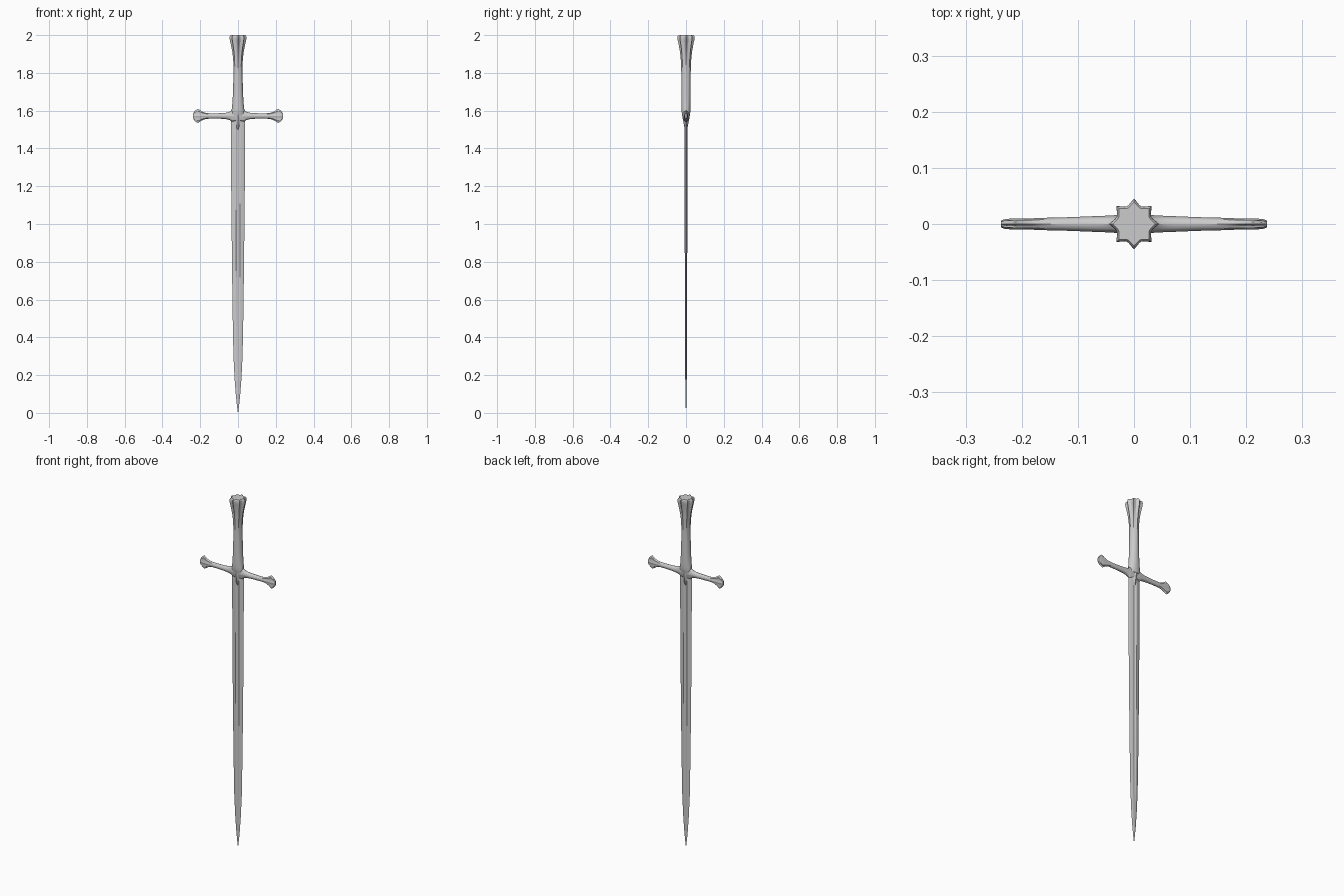
import bpy, math
from mathutils import Vector

if "Cube" in bpy.data.objects:
    bpy.data.objects.remove(bpy.data.objects["Cube"])


def loft(name, rings, angle=25):
    """Skin a list of equal-length point rings and cap both ends."""
    n = len(rings[0])
    verts = [p for ring in rings for p in ring]
    faces = [(i * n + j, i * n + (j + 1) % n, (i + 1) * n + (j + 1) % n, (i + 1) * n + j)
             for i in range(len(rings) - 1) for j in range(n)]
    faces += [tuple(reversed(range(n))), tuple(range(len(verts) - n, len(verts)))]
    mesh = bpy.data.meshes.new(name)
    mesh.from_pydata(verts, [], faces)
    obj = bpy.data.objects.new(name, mesh)
    bpy.context.collection.objects.link(obj)
    bpy.ops.object.select_all(action='DESELECT')
    obj.select_set(True)
    bpy.context.view_layer.objects.active = obj
    bpy.ops.object.mode_set(mode='EDIT')
    bpy.ops.mesh.select_all(action='SELECT')
    bpy.ops.mesh.normals_make_consistent(inside=False)
    bpy.ops.object.mode_set(mode='OBJECT')
    bpy.ops.object.shade_smooth_by_angle(angle=math.radians(angle))
    return obj


def star(ru, rv, s, n=48):
    """Eight-pointed section with concave scallops of depth s."""
    pts = []
    for k in range(n):
        a = 2 * math.pi * k / n
        r = 1 - s * abs(math.sin(4 * a))
        pts.append((ru * r * math.cos(a), rv * r * math.sin(a)))
    return pts


def smooth_rows(rows, steps=4):
    """Catmull-Rom refinement of a profile table."""
    rows = [Vector(r) for r in rows]
    out = []
    for i in range(len(rows) - 1):
        a, b, c, d = (rows[max(0, min(len(rows) - 1, i + k))] for k in (-1, 0, 1, 2))
        for j in range(steps):
            t = j / steps
            out.append(0.5 * (2 * b + (c - a) * t + (2 * a - 5 * b + 4 * c - d) * t * t
                              + (3 * b - a - 3 * c + d) * t ** 3))
    return out + [rows[-1]]


# Blade: bevelled edges with a central fuller fading out near the tip
# rows: z, half width, half thickness, fuller floor thickness
blade = [(1.58, .037, .008, .003), (1.20, .036, .0075, .003), (.80, .032, .0065, .0025),
         (.50, .028, .0055, .0025), (.30, .024, .0045, .003), (.18, .018, .004, .004),
         (.10, .012, .003, .003), (.04, .006, .0018, .0018), (0, .0006, .0004, .0004)]
rings = []
for z, w, t, f in blade:
    half = [(w, 0), (.4 * w, t), (.3 * w, t), (.15 * w, (f + t * .25) / 1.25), (0, f)]
    front = half + [(-x, y) for x, y in half[-2::-1]]
    ring = front + [(x, -y) for x, y in front[-2:0:-1]]
    rings.append([(x, y, z) for x, y in ring])
loft("blade", rings)

# Grip flaring into a fluted, star-shaped pommel
# rows: z, half width x, half width y, scallop depth
grip = [(1.575, .036, .019, 0), (1.60, .034, .024, 0), (1.65, .029, .025, 0), (1.72, .026, .025, .02),
        (1.80, .024, .025, .04), (1.86, .025, .027, .08), (1.91, .030, .032, .16),
        (1.95, .038, .039, .23), (1.98, .044, .045, .25), (1.994, .043, .044, .24),
        (2.0, .038, .039, .22)]
loft("grip_and_pommel", [[(x, y, z) for x, y in star(rx, ry, s)]
                         for z, rx, ry, s in smooth_rows(grip)])

# Cross guard with scalloped fan ends
# rows: x, half height, half depth, scallop depth
arm = [(.03, .032, .016, .06), (.045, .022, .015, .04), (.07, .016, .014, .02),
       (.12, .014, .012, .02), (.16, .015, .011, .06), (.185, .021, .010, .14),
       (.205, .033, .010, .2), (.213, .037, .0095, .2), (.228, .027, .009, .2),
       (.237, .014, .006, .15)]
arm = smooth_rows(arm)
rows = [(-x, h, d, s) for x, h, d, s in reversed(arm)] + [tuple(r) for r in arm]
loft("cross_guard", [[(x, v, 1.572 + u) for u, v in star(h, d, s)] for x, h, d, s in rows])

# Ridged centre piece pointing down over the blade
centre = [(1.62, .030, .018), (1.60, .036, .019), (1.572, .040, .020),
          (1.545, .037, .015), (1.525, .024, .011), (1.50, .004, .006)]
loft("guard_centre", [[(rx, 0, z), (0, ry, z), (-rx, 0, z), (0, -ry, z)]
                      for z, rx, ry in centre], 20)
